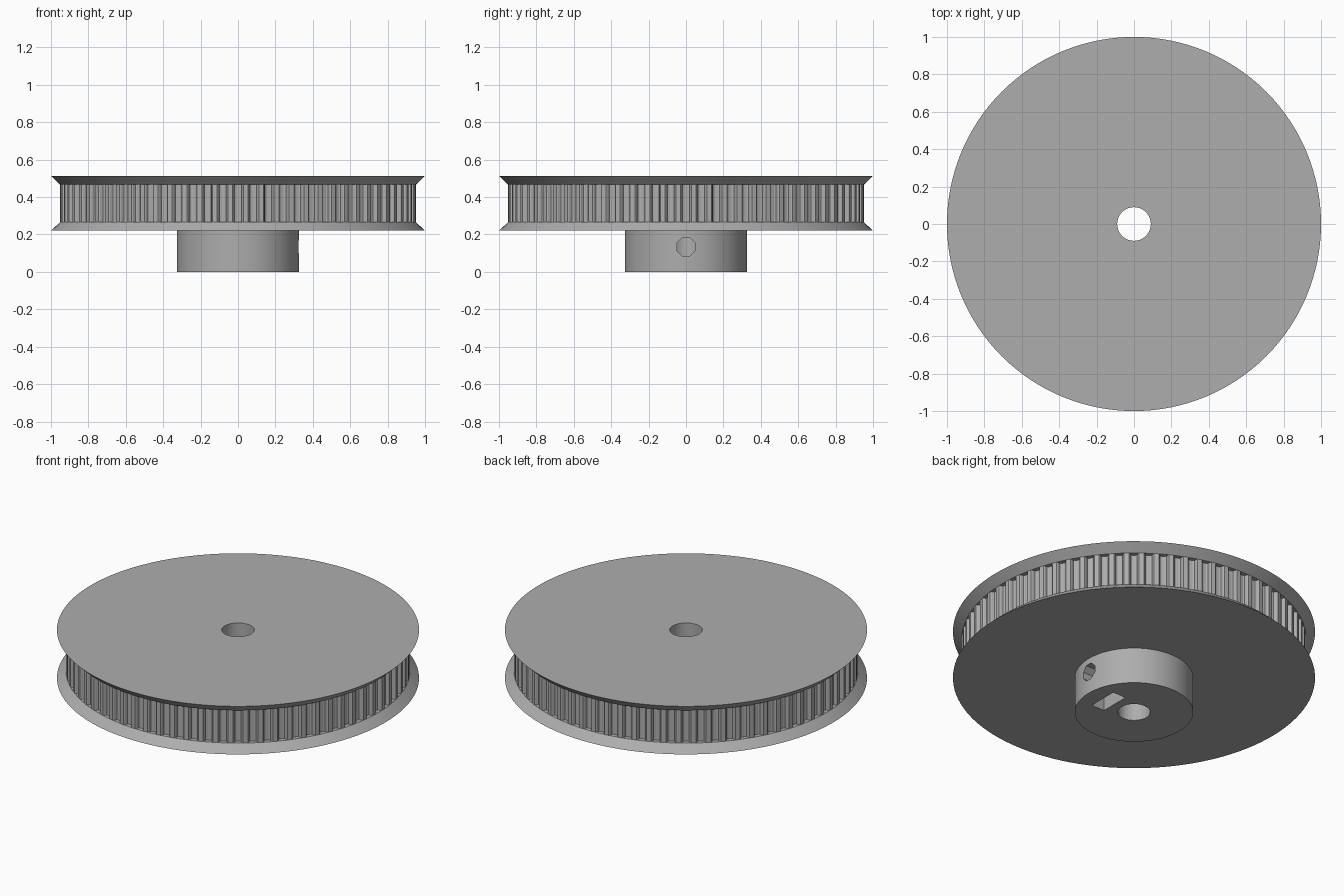
import bpy, bmesh, math
from mathutils import Matrix, Vector

cube = bpy.data.objects.get("Cube")
if cube:
    bpy.data.objects.remove(cube, do_unlink=True)

TEETH = 72
SCALE = 0.0327            # model units per millimetre of the pulley
BORE, HUB, ROOT, RIM = 0.09, 0.327, 0.925, 0.951
HUB_TOP, BELT_LOW, BELT_HIGH, TOP = 0.22, 0.266, 0.466, 0.513

grey = bpy.data.materials.new("plain grey")
grey.use_nodes = True
grey.diffuse_color = (0.42, 0.42, 0.42, 1)
grey.node_tree.nodes["Principled BSDF"].inputs["Base Color"].default_value = (0.42, 0.42, 0.42, 1)


def finish(name, bm):
    bmesh.ops.recalc_face_normals(bm, faces=bm.faces)
    mesh = bpy.data.meshes.new(name)
    bm.to_mesh(mesh)
    bm.free()
    mesh.materials.append(grey)
    obj = bpy.data.objects.new(name, mesh)
    bpy.context.collection.objects.link(obj)
    return obj


def ring(bm, points, z):
    return [bm.verts.new((x, y, z)) for x, y in points]


def circle(radius, count):
    return [(radius * math.cos(math.tau * i / count), radius * math.sin(math.tau * i / count))
            for i in range(count)]


def tube(name, outline, levels, radial=1):
    """Stack of scaled outlines (scale, z), capped at both ends."""
    bm = bmesh.new()
    rings = [ring(bm, [(x * s, y * s) for x, y in outline], z) for s, z in levels]
    n = len(outline)
    for a, b in zip(rings, rings[1:]):
        for i in range(n):
            j = (i + 1) % n
            bm.faces.new((a[i], a[j], b[j], b[i]))
    bm.faces.new(rings[0])
    bm.faces.new(rings[-1])
    return finish(name, bm)


def cut(target, cutter):
    mod = target.modifiers.new("cut " + cutter.name, "BOOLEAN")
    mod.operation = "DIFFERENCE"
    mod.solver = "EXACT"
    mod.object = cutter
    cutter.hide_render = True
    cutter.hide_viewport = True


# Toothed belt ring: rounded grooves cut into the rim by the outline
profile = [(-0.34, RIM), (-0.28, 0.945), (-0.22, ROOT + 0.004), (-0.1, ROOT),
           (0.1, ROOT), (0.22, ROOT + 0.004), (0.28, 0.945), (0.34, RIM)]
outline = []
for t in range(TEETH):
    for step, r in profile:
        a = math.tau * (t + step) / TEETH
        outline.append((r * math.cos(a), r * math.sin(a)))
belt_ring = tube("toothed_ring", outline, [(1, BELT_LOW - 0.01), (1, BELT_HIGH + 0.01)])

# Flared flanges and hub
disc = circle(1, 128)
lower_flange = tube("lower_flange", disc, [(1, HUB_TOP), (RIM, BELT_LOW)])
upper_flange = tube("upper_flange", disc, [(RIM, BELT_HIGH), (1, TOP)])
hub = tube("hub", circle(HUB, 64), [(1, 0), (1, HUB_TOP + 0.01)])

# Shaft bore, set screw hole and captive nut slot
bore = tube("bore_cutter", circle(BORE, 40), [(1, -0.1), (1, 0.7)])
for part in (belt_ring, lower_flange, upper_flange, hub):
    cut(part, bore)

SCREW_Z = 0.135
screw = tube("screw_cutter", [(x, y) for x, y in circle(0.053, 8)], [(1, 0), (1, 0.4)])
turn = Matrix.Rotation(math.pi / 8, 4, "Z")
screw.data.transform(Matrix.Translation((0, 0, SCREW_Z)) @ Matrix.Rotation(math.pi / 2, 4, "Y") @ turn)

bm = bmesh.new()
bmesh.ops.create_cube(bm, size=1)
bmesh.ops.scale(bm, vec=Vector((0.088, 0.184, 0.3)), verts=bm.verts)
bmesh.ops.translate(bm, vec=Vector((0.183, 0, 0.035)), verts=bm.verts)
slot = finish("nut_slot_cutter", bm)
cut(hub, screw)
cut(hub, slot)

# Smooth the round parts, keep edges sharp
for part in (lower_flange, upper_flange, hub):
    bpy.ops.object.select_all(action="DESELECT")
    part.select_set(True)
    bpy.context.view_layer.objects.active = part
    bpy.ops.object.shade_smooth_by_angle(angle=math.radians(30))
